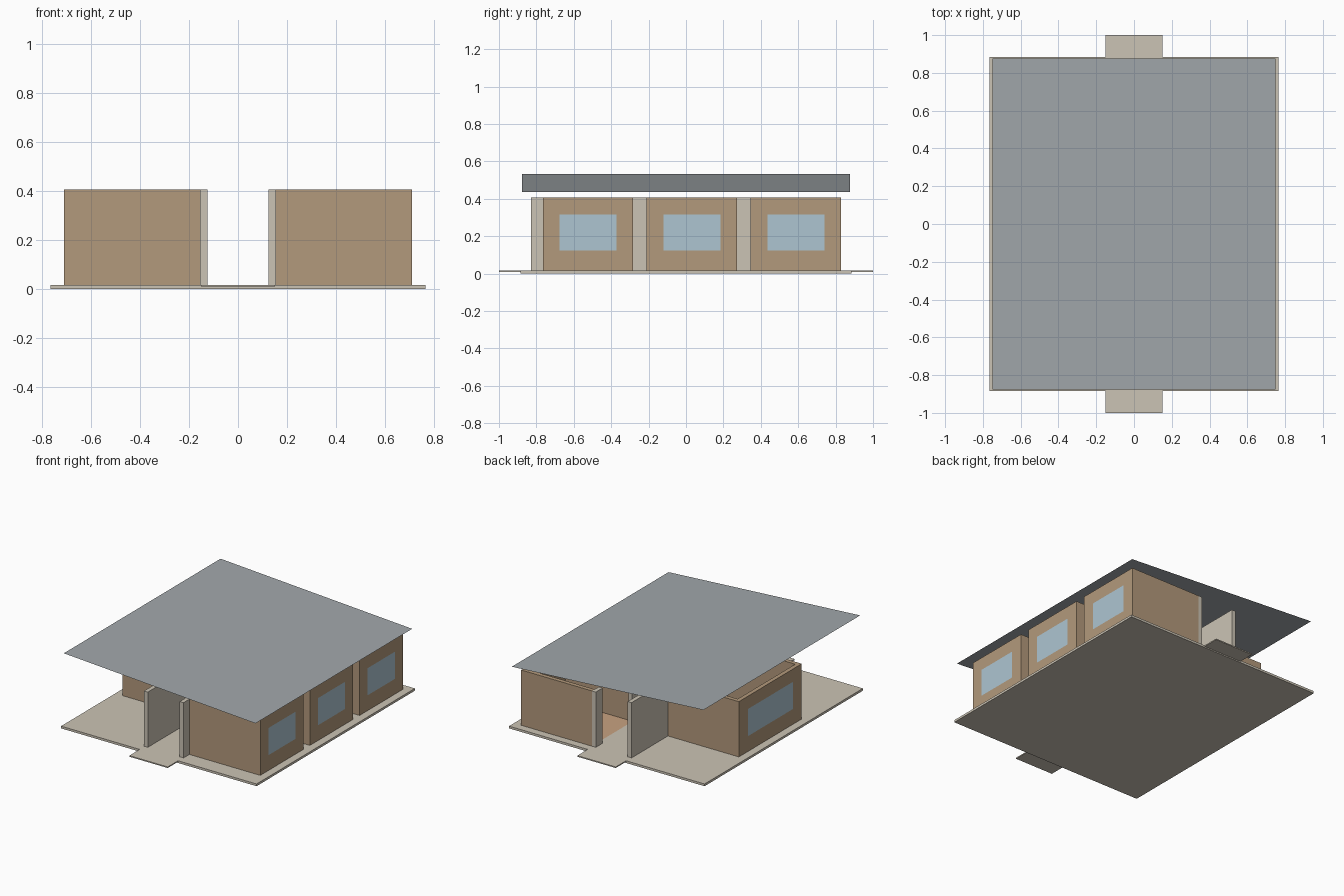
import bpy

if "Cube" in bpy.data.objects:
    bpy.data.objects.remove(bpy.data.objects["Cube"])


def material(name, rgb):
    m = bpy.data.materials.new(name)
    m.diffuse_color = (*rgb, 1)
    m.use_nodes = True
    m.node_tree.nodes["Principled BSDF"].inputs["Base Color"].default_value = m.diffuse_color
    return m


BROWN = material("wall_brown", (0.45, 0.32, 0.20))
STONE = material("pale_stone", (0.60, 0.55, 0.46))
WOOD = material("wood_floor", (0.58, 0.36, 0.22))
GLASS = material("window_glass", (0.42, 0.56, 0.64))
ROOF = material("roof_grey", (0.36, 0.39, 0.41))


def mesh_object(name, verts, faces, mat):
    me = bpy.data.meshes.new(name)
    me.from_pydata(verts, [], faces)
    me.materials.append(mat)
    ob = bpy.data.objects.new(name, me)
    bpy.context.collection.objects.link(ob)
    return ob


def box(name, xs, ys, zs, mat):
    x0, x1 = sorted(xs)
    y0, y1 = sorted(ys)
    verts = [(x, y, z) for z in zs for x, y in ((x0, y0), (x1, y0), (x1, y1), (x0, y1))]
    faces = [(3, 2, 1, 0), (4, 5, 6, 7), (0, 1, 5, 4),
             (1, 2, 6, 5), (2, 3, 7, 6), (3, 0, 4, 7)]
    return mesh_object(name, verts, faces, mat)


FLOOR, TOP = 0.016, 0.407
WALL = (FLOOR, TOP)
T = 0.03                    # wall thickness
IN, SPINE, OUT = 0.125, 0.155, 0.71

# ground slab and the two entrance steps
box("base_slab", (-0.765, 0.765), (-0.885, 0.885), (0, FLOOR), STONE)
for name, s in (("front_step", -1), ("back_step", 1)):
    box(name, (-0.15, 0.15), (s * 0.885, s * 1.0), (0.008, FLOOR), STONE)


def room(name, side, y0, y1, window):
    """Three outer walls, wooden floor and one window; open to the corridor."""
    s = side
    box(name + "_front_wall", (s * SPINE, s * OUT), (y0, y0 + T), WALL, BROWN)
    box(name + "_back_wall", (s * SPINE, s * OUT), (y1 - T, y1), WALL, BROWN)
    box(name + "_outer_wall", (s * (OUT - T), s * OUT), (y0 + T, y1 - T), WALL, BROWN)
    x0, x1 = sorted((s * SPINE, s * (OUT - T)))
    mesh_object(name + "_floor",
                [(x0, y0 + T, 0.018), (x1, y0 + T, 0.018),
                 (x1, y1 - T, 0.018), (x0, y1 - T, 0.018)], [(0, 1, 2, 3)], WOOD)
    mid, h, x = (y0 + y1) / 2, window / 2, s * (OUT + 0.001)
    quad = (0, 1, 2, 3) if s > 0 else (3, 2, 1, 0)
    mesh_object(name + "_window",
                [(x, mid - h, 0.125), (x, mid + h, 0.125),
                 (x, mid + h, 0.317), (x, mid - h, 0.317)], [quad], GLASS)


def corridor_wall(name, side, doors):
    """Long wall beside the corridor, broken by full-height doorways."""
    stops = [-0.83] + [y for d in doors for y in d] + [0.83]
    for i in range(0, len(stops), 2):
        box(f"{name}_{i // 2 + 1}", (side * IN, side * SPINE),
            (stops[i], stops[i + 1]), WALL, STONE)


# three rooms on the right, one larger room on the left
right_rooms = [(-0.765, -0.283), (-0.21, 0.272), (0.345, 0.83)]
for i, (y0, y1) in enumerate(right_rooms):
    room(f"right_room_{i + 1}", 1, y0, y1, 0.305)
room("left_room", -1, -0.28, 0.423, 0.50)

corridor_wall("right_corridor_wall", 1,
              [((a + b) / 2 - 0.165, (a + b) / 2 + 0.165) for a, b in right_rooms])
corridor_wall("left_corridor_wall", -1, [(-0.093, 0.237)])

# thin roof sheet, sloping down towards the right
mesh_object("sloping_roof",
            [(-0.75, -0.876, 0.532), (0.75, -0.876, 0.437),
             (0.75, 0.876, 0.437), (-0.75, 0.876, 0.532)], [(0, 1, 2, 3)], ROOF)
